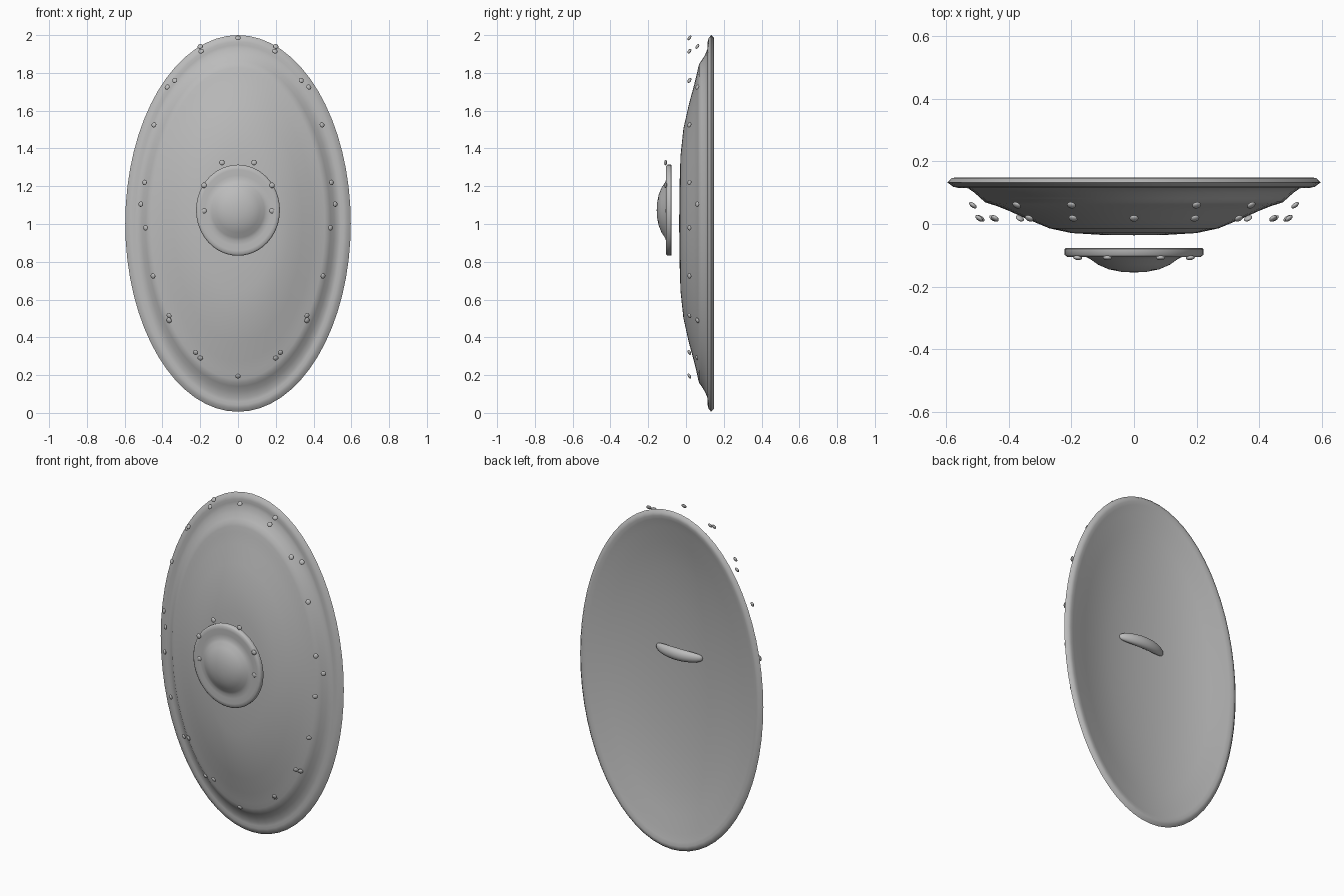
import bpy, bmesh, math
from mathutils import Vector

cube = bpy.data.objects.get("Cube")
if cube:
    bpy.data.objects.remove(cube, do_unlink=True)

steel = bpy.data.materials.new("grey_steel")
steel.use_nodes = True
steel.diffuse_color = (0.5, 0.5, 0.5, 1)
steel.node_tree.nodes["Principled BSDF"].inputs["Base Color"].default_value = (0.5, 0.5, 0.5, 1)


def finish(bm, name, angle=50):
    bmesh.ops.recalc_face_normals(bm, faces=bm.faces)
    mesh = bpy.data.meshes.new(name)
    bm.to_mesh(mesh)
    bm.free()
    mesh.materials.append(steel)
    obj = bpy.data.objects.new(name, mesh)
    bpy.context.collection.objects.link(obj)
    bpy.ops.object.select_all(action='DESELECT')
    obj.select_set(True)
    bpy.context.view_layer.objects.active = obj
    bpy.ops.object.shade_smooth_by_angle(angle=math.radians(angle))
    return obj


def oval_lathe(name, profile, centre_z, segments, angle=50):
    """Sweep (half width, half height, y) points around an oval; both ends close on the axis."""
    bm = bmesh.new()
    rings = []
    for rx, rz, y in profile:
        if rx == 0:
            rings.append([bm.verts.new((0, y, centre_z))] * segments)
        else:
            turns = [math.tau * i / segments for i in range(segments)]
            rings.append([bm.verts.new((rx * math.sin(t), y, centre_z + rz * math.cos(t)))
                          for t in turns])
    for a, b in zip(rings, rings[1:]):
        for i in range(segments):
            j = (i + 1) % segments
            corners = list(dict.fromkeys((a[i], a[j], b[j], b[i])))
            bm.faces.new(corners)
    return finish(bm, name, angle)


def rivet(name, x, y, z, centre_z, tilt):
    """Flattened stud whose short axis leans outward from the shield centre."""
    bm = bmesh.new()
    bmesh.ops.create_uvsphere(bm, u_segments=12, v_segments=8, radius=0.0145)
    bmesh.ops.scale(bm, vec=(1, 1, 0.5), verts=bm.verts)
    obj = finish(bm, name)
    normal = Vector((x * tilt, -0.5, (z - centre_z) * tilt * 0.5))
    obj.rotation_euler = normal.to_track_quat('Z', 'Y').to_euler()
    obj.location = (x, y, z)


# Dished body: front bowl, soft step, rolled rim, shallow hollow back
MID = 1.003
body = [
    (0, 0, -0.036), (0.10, 0.18, -0.035), (0.20, 0.36, -0.029), (0.27, 0.50, -0.014),
    (0.34, 0.63, 0.015), (0.40, 0.73, 0.042), (0.44, 0.795, 0.058), (0.46, 0.825, 0.064),
    (0.477, 0.845, 0.070), (0.490, 0.862, 0.082), (0.51, 0.89, 0.100), (0.53, 0.925, 0.114),
    (0.545, 0.945, 0.116), (0.56, 0.962, 0.115), (0.578, 0.98, 0.119), (0.597, 0.997, 0.133),
    (0.583, 0.983, 0.147), (0.565, 0.965, 0.149), (0.545, 0.945, 0.143), (0.51, 0.90, 0.134),
    (0.44, 0.80, 0.112), (0.35, 0.64, 0.086), (0.24, 0.43, 0.065), (0.12, 0.21, 0.053),
    (0, 0, 0.050)]
oval_lathe("shield_body", body, MID, 64, 80)

# Central boss: flat lip with a shallow groove and a low dome
BOSS = 1.073
boss = [
    (0, 0, -0.155), (0.04, 0.04, -0.153), (0.08, 0.08, -0.145), (0.115, 0.118, -0.130),
    (0.14, 0.145, -0.112), (0.155, 0.162, -0.105), (0.175, 0.185, -0.104),
    (0.20, 0.215, -0.106), (0.214, 0.234, -0.105), (0.222, 0.241, -0.098),
    (0.222, 0.241, -0.080), (0.217, 0.236, -0.076), (0, 0, -0.076)]
oval_lathe("boss", boss, BOSS, 48)

# Rivets: two rings on the shield and one on the boss, mirrored left to right
inner_ring = [(0, 1.985), (0.195, 1.915), (0.335, 1.76), (0.445, 1.525), (0.495, 1.22),
              (0.49, 0.98), (0.45, 0.725), (0.365, 0.515), (0.225, 0.32), (0, 0.195)]
outer_ring = [(0.2, 1.94), (0.375, 1.725), (0.515, 1.105), (0.365, 0.49), (0.2, 0.29)]
boss_upper = [(0.085, 1.325), (0.18, 1.205)]
boss_lower = [(0.18, 1.07), (0.085, 0.955)]
for label, ring, y, mid, tilt in (("inner_rivet", inner_ring, 0.018, MID, 0.75),
                                  ("outer_rivet", outer_ring, 0.060, MID, 0.75),
                                  ("boss_rivet", boss_upper, -0.108, BOSS, 0.3),
                                  ("boss_rivet", boss_lower, -0.102, BOSS, 0.3)):
    for x, z in ring:
        for side in ((1, -1) if x else (1,)):
            rivet(label, x * side, y, z, mid, tilt)

# Grip behind the centre: a blunt-ended bar bowed away from the bowl
bm = bmesh.new()
bmesh.ops.create_uvsphere(bm, u_segments=20, v_segments=16, radius=1)
for v in bm.verts:
    x, y, z = v.co
    fullness = max(1 - z * z, 0.01) ** -0.15
    v.co = (0.15 * z, 0.088 - 0.03 * z * z + 0.026 * y * fullness,
            1.14 + 0.034 * x * fullness)
finish(bm, "grip")
